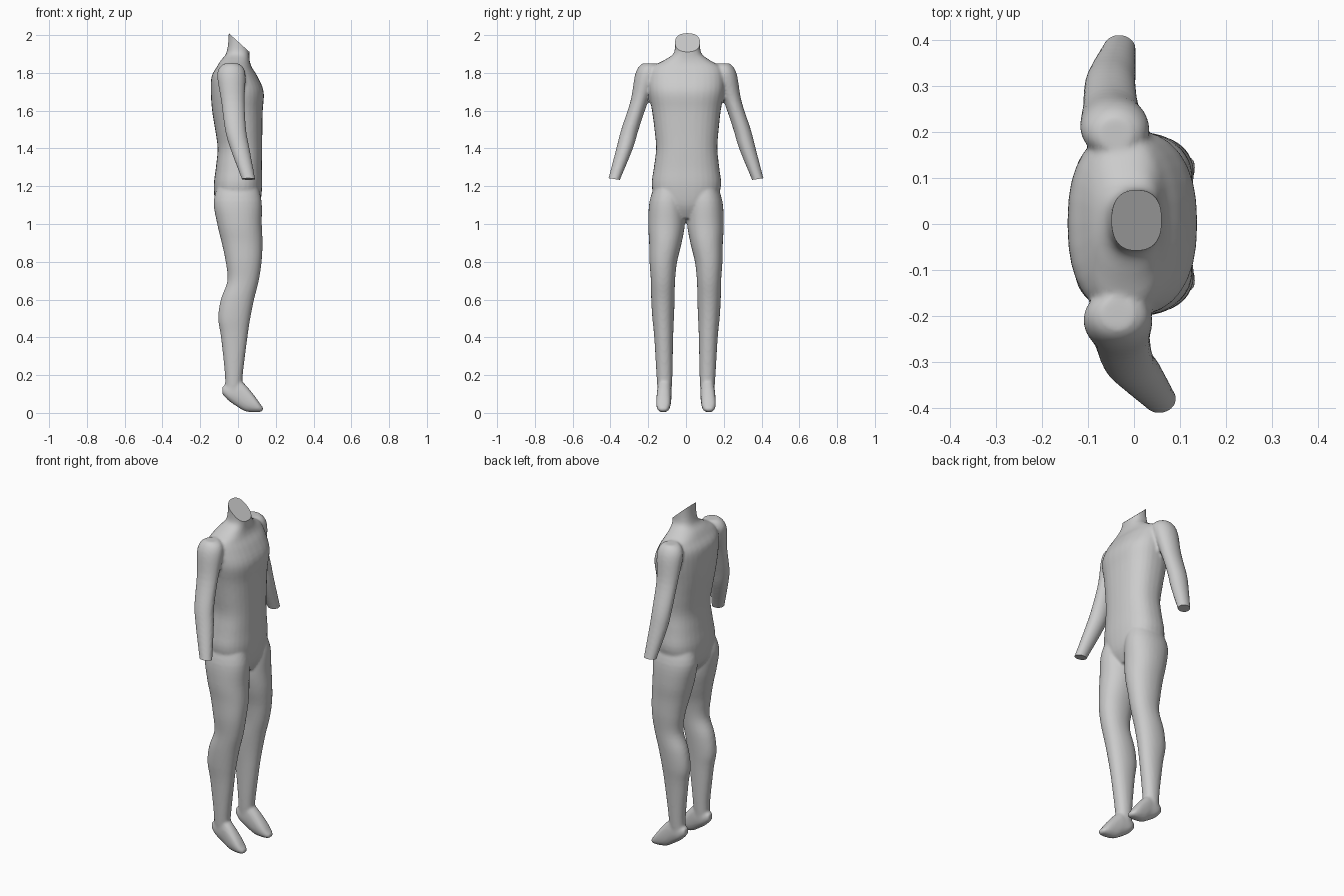
import bpy, bmesh
from math import cos, sin, pi, copysign
from mathutils import Vector

old = bpy.data.objects.get("Cube")
if old:
    bpy.data.objects.remove(old, do_unlink=True)

skin = bpy.data.materials.new("plain grey")
skin.use_nodes = True
GREY = (0.6, 0.6, 0.6, 1)
skin.diffuse_color = GREY
skin.node_tree.nodes["Principled BSDF"].inputs["Base Color"].default_value = GREY


def curve(a, b, c, d, t):
    """Smooth interpolation between sections b and c."""
    return [0.5 * (2 * q + (r - p) * t + (2 * p - 5 * q + 4 * r - s) * t * t
                   + (3 * q - p - 3 * r + s) * t ** 3) for p, q, r, s in zip(a, b, c, d)]


def refine(rows, steps=4):
    ext = [rows[0]] + rows + [rows[-1]]
    out = [curve(*ext[i:i + 4], k / steps) for i in range(len(rows) - 1) for k in range(steps)]
    return out + [rows[-1]]


def loft(bm, rows, side=1, power=2.0, along="z", sides=32):
    """Rows hold: station, two centre coordinates, two radii."""
    rings = []
    for s, u, v, ru, rv in refine(rows):
        ring = []
        for k in range(sides):
            a = 2 * pi * k / sides
            p = u + ru * copysign(abs(cos(a)) ** (2 / power), cos(a))
            q = v + rv * copysign(abs(sin(a)) ** (2 / power), sin(a))
            co = (p, q * side, s) if along == "z" else (s, p * side, q)
            ring.append(bm.verts.new(co))
        rings.append(ring)
    for lo, hi in zip(rings, rings[1:]):
        for k in range(sides):
            n = (k + 1) % sides
            bm.faces.new((lo[k], lo[n], hi[n], hi[k]))
    bm.faces.new(rings[0])
    bm.faces.new(rings[-1])


def cut(bm, point, normal, near):
    """Slice a limb flat beyond the plane and cap it, touching only nearby geometry."""
    def close(v):
        return (v.co - Vector(point)).length < near
    verts = [v for v in bm.verts if close(v)]
    edges = [e for e in bm.edges if all(close(v) for v in e.verts)]
    faces = [f for f in bm.faces if all(close(v) for v in f.verts)]
    res = bmesh.ops.bisect_plane(bm, geom=verts + edges + faces, plane_co=point,
                                 plane_no=normal, clear_outer=True)
    rim = [e for e in res["geom_cut"] if isinstance(e, bmesh.types.BMEdge)]
    bmesh.ops.holes_fill(bm, edges=rim, sides=0)


torso = [(1.03, 0.01, 0, 0.07, 0.06), (1.1, 0, 0, 0.115, 0.15), (1.2, 0, 0.002, 0.128, 0.183),
         (1.3, 0.005, 0.003, 0.122, 0.173), (1.4, 0.01, 0.004, 0.118, 0.162),
         (1.5, 0.004, 0.003, 0.125, 0.17), (1.6, -0.003, 0.002, 0.134, 0.182),
         (1.7, -0.004, 0.002, 0.14, 0.2), (1.78, -0.018, 0.002, 0.122, 0.2),
         (1.83, -0.02, 0.002, 0.093, 0.185), (1.865, -0.015, 0.005, 0.077, 0.125),
         (1.9, -0.002, 0.008, 0.062, 0.076), (1.95, 0.005, 0.008, 0.058, 0.066),
         (2.03, 0.012, 0.008, 0.06, 0.07)]
leg = [(1.22, 0, 0.09, 0.1, 0.07), (1.12, -0.002, 0.1, 0.127, 0.093),
       (1.0, 0.008, 0.103, 0.118, 0.097), (0.9, 0.022, 0.109, 0.108, 0.086),
       (0.8, 0.03, 0.12, 0.095, 0.073), (0.7, 0.027, 0.122, 0.083, 0.064),
       (0.6, -0.003, 0.122, 0.088, 0.062), (0.5, -0.02, 0.121, 0.085, 0.057),
       (0.4, -0.02, 0.118, 0.07, 0.05), (0.2, -0.022, 0.114, 0.047, 0.042),
       (0.1, -0.025, 0.113, 0.045, 0.036)]
foot = [(-0.083, 0.113, 0.12, 0.02, 0.02), (-0.05, 0.113, 0.11, 0.035, 0.045),
        (0, 0.114, 0.105, 0.038, 0.075), (0.04, 0.117, 0.078, 0.039, 0.07),
        (0.09, 0.12, 0.045, 0.037, 0.042), (0.12, 0.121, 0.025, 0.028, 0.019),
        (0.133, 0.121, 0.02, 0.014, 0.009)]
# Arms: height, sideways centre, depth radius, width radius
arm = [(1.85, 0.195, 0.035, 0.035), (1.83, 0.2, 0.062, 0.052), (1.78, 0.21, 0.075, 0.062),
       (1.65, 0.247, 0.062, 0.047), (1.5, 0.297, 0.056, 0.046), (1.4, 0.325, 0.051, 0.044),
       (1.24, 0.379, 0.036, 0.032), (1.2, 0.393, 0.034, 0.03)]
swing = {1: (-0.04, -0.04, -0.042, -0.05, -0.052, -0.047, -0.032, -0.028),
         -1: (-0.035, -0.035, -0.035, -0.027, -0.013, 0.01, 0.055, 0.066)}

# Torso, limbs and feet as closed lofts
bm = bmesh.new()
loft(bm, torso, power=2.4)
for side in (1, -1):
    loft(bm, leg, side, 2.15)
    loft(bm, foot, side, 2.3, along="x")
    loft(bm, [(z, x, y, a, b) for (z, y, a, b), x in zip(arm, swing[side])], side)
bmesh.ops.recalc_face_normals(bm, faces=bm.faces)
mesh = bpy.data.meshes.new("body")
bm.to_mesh(mesh)
bm.free()
body = bpy.data.objects.new("body", mesh)
bpy.context.collection.objects.link(body)

# Fuse the parts into one continuous skin
fuse = body.modifiers.new("fuse", "REMESH")
fuse.mode = "VOXEL"
fuse.voxel_size = 0.008
soften = body.modifiers.new("soften", "SMOOTH")
soften.iterations = 4
bpy.context.view_layer.objects.active = body
body.select_set(True)
for name in ("fuse", "soften"):
    bpy.ops.object.modifier_apply(modifier=name)

# Flat cuts at the neck and wrists
bm = bmesh.new()
bm.from_mesh(body.data)
cut(bm, (0.012, 0.008, 1.955), (0.67, 0, 0.74), 0.16)
for side in (1, -1):
    cut(bm, (swing[side][-2], 0.38 * side, 1.238), (0, 0.15 * side, -1), 0.12)
bmesh.ops.recalc_face_normals(bm, faces=bm.faces)
bm.to_mesh(body.data)
bm.free()
body.data.materials.clear()
body.data.materials.append(skin)
bpy.ops.object.shade_smooth_by_angle(angle=0.7)
